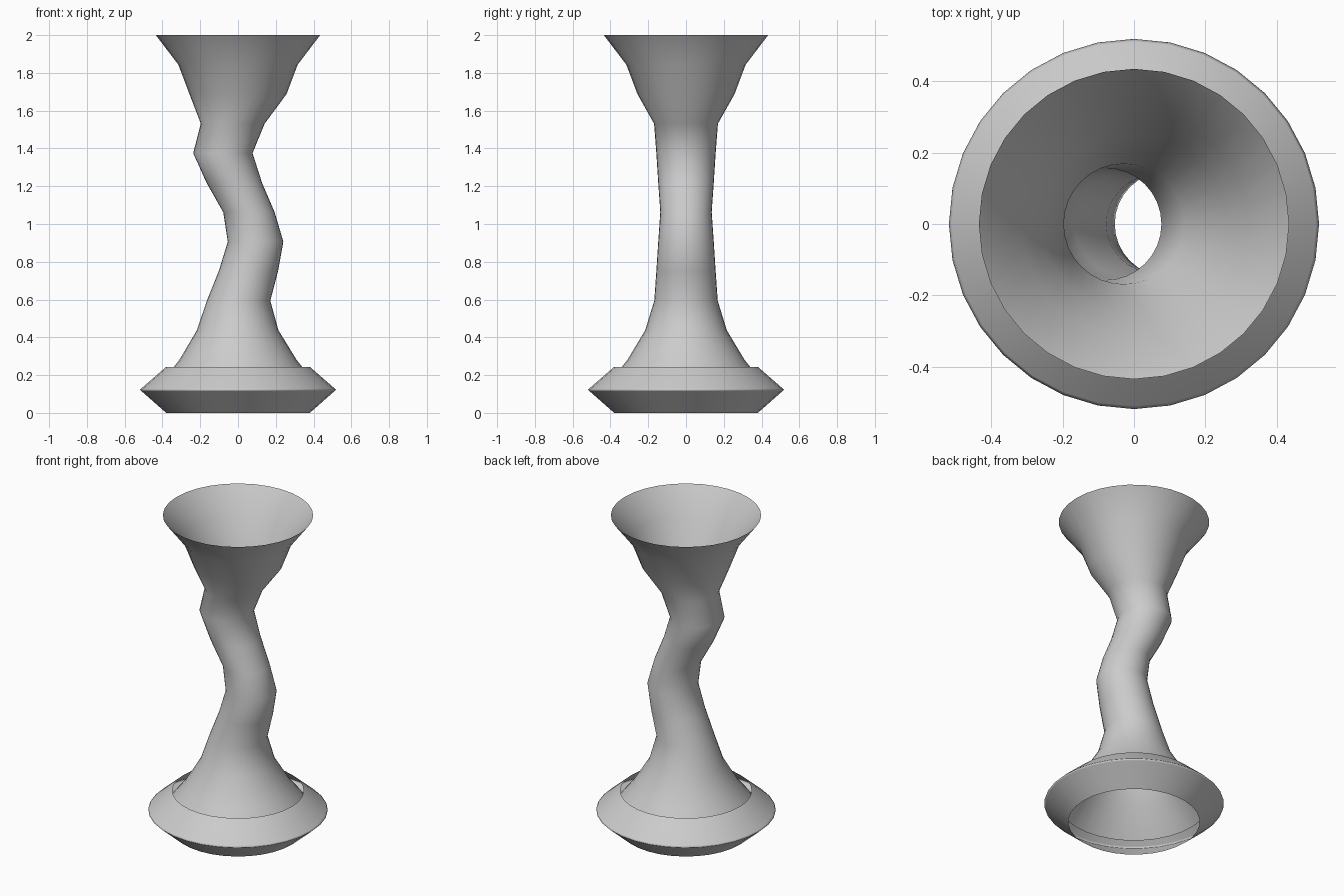
import bpy, bmesh
from math import sin, cos, tau, radians

if "Cube" in bpy.data.objects:
    bpy.data.objects.remove(bpy.data.objects["Cube"])

SIDES = 32


def loft(name, rings, angle):
    """Open skin through horizontal circles given as (z, centre x, radius)."""
    bm = bmesh.new()
    loops = []
    for z, cx, r in rings:
        loops.append([bm.verts.new((cx + r * cos(tau * i / SIDES),
                                    r * sin(tau * i / SIDES), z))
                      for i in range(SIDES)])
    for low, high in zip(loops, loops[1:]):
        for i in range(SIDES):
            j = (i + 1) % SIDES
            bm.faces.new((low[i], low[j], high[j], high[i]))
    mesh = bpy.data.meshes.new(name)
    bm.to_mesh(mesh)
    bm.free()
    obj = bpy.data.objects.new(name, mesh)
    bpy.context.collection.objects.link(obj)
    bpy.ops.object.select_all(action='DESELECT')
    obj.select_set(True)
    bpy.context.view_layer.objects.active = obj
    bpy.ops.object.shade_smooth_by_angle(angle=radians(angle))
    return obj


# Wavy hourglass stem: evenly spaced rings, (centre x, radius) from bottom to top
stem = [(0, 0.435), (0, 0.31), (-0.002, 0.216), (0.003, 0.168), (0.055, 0.157),
        (0.093, 0.147), (0.058, 0.136), (-0.02, 0.147), (-0.08, 0.157),
        (-0.028, 0.169), (0, 0.257), (0, 0.316), (0, 0.435)]
step = (2 - 0.125) / (len(stem) - 1)
loft("stem", [(0.125 + i * step, cx, r) for i, (cx, r) in enumerate(stem)], 80)

# Flared foot ring: a double cone, open at the top and bottom
loft("foot_ring", [(0, 0, 0.38), (0.115, 0, 0.511), (0.122, 0, 0.519),
                   (0.13, 0, 0.511), (0.244, 0, 0.38)], 95)
